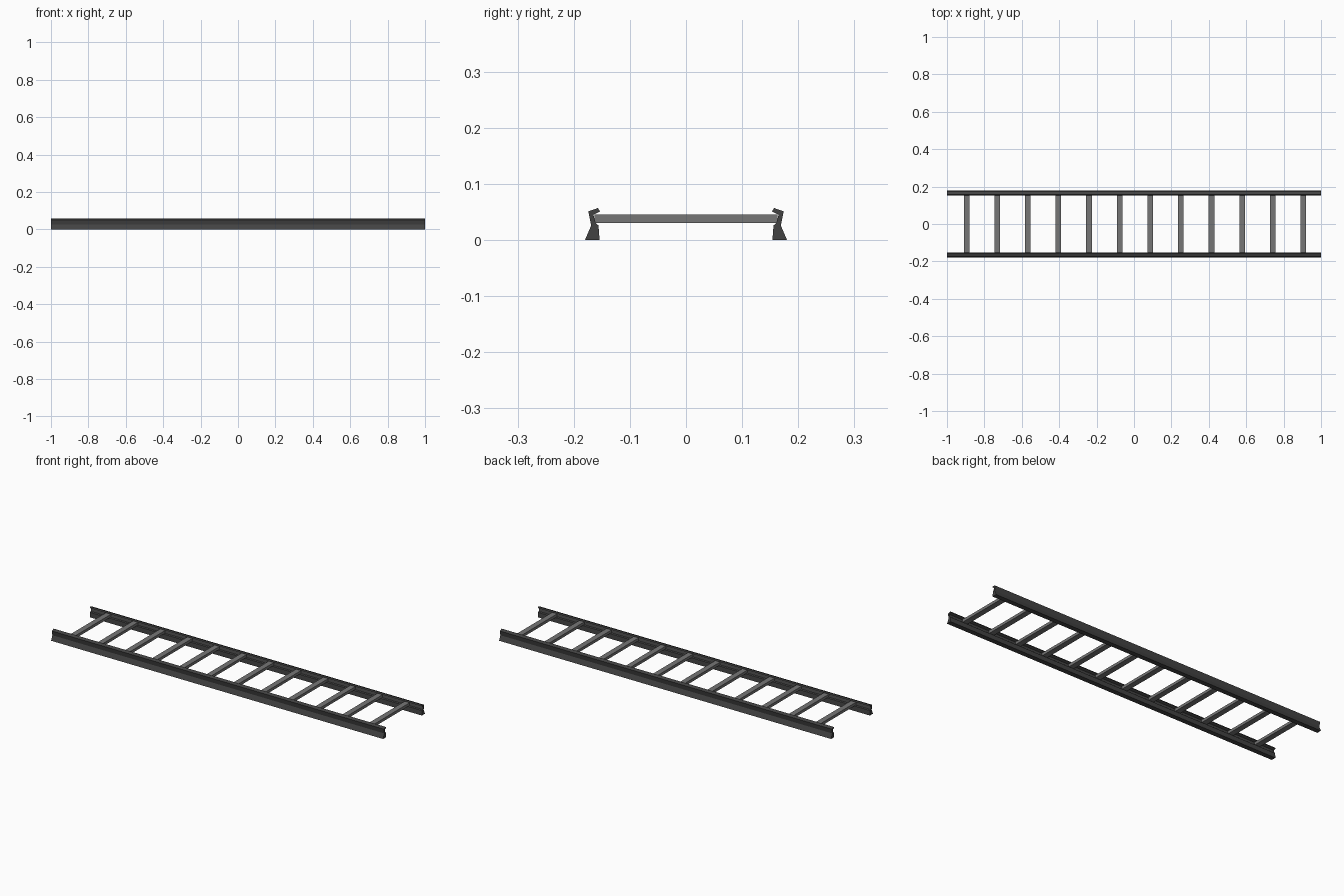
import bpy
import bmesh

cube = bpy.data.objects.get("Cube")
if cube:
    bpy.data.objects.remove(cube, do_unlink=True)


def make_material(name, value):
    mat = bpy.data.materials.new(name)
    mat.use_nodes = True
    color = (value, value, value, 1)
    mat.diffuse_color = color
    mat.node_tree.nodes["Principled BSDF"].inputs["Base Color"].default_value = color
    return mat


def extrude_profile(name, points, start, length, mat):
    """Extrude a closed outline; start and length are vectors."""
    bm = bmesh.new()
    face = bm.faces.new([bm.verts.new([a + b for a, b in zip(p, start)]) for p in points])
    ext = bmesh.ops.extrude_face_region(bm, geom=[face], use_keep_orig=True)
    moved = [v for v in ext["geom"] if isinstance(v, bmesh.types.BMVert)]
    bmesh.ops.translate(bm, verts=moved, vec=length)
    bmesh.ops.recalc_face_normals(bm, faces=bm.faces)
    mesh = bpy.data.meshes.new(name)
    bm.to_mesh(mesh)
    bm.free()
    mesh.materials.append(mat)
    obj = bpy.data.objects.new(name, mesh)
    bpy.context.scene.collection.objects.link(obj)
    return obj


rail_mat = make_material("dark grey metal", 0.055)
rung_mat = make_material("mid grey metal", 0.18)

# Side rails: wide foot, narrow waist and a lip hooked inward at the top
RAIL = [(0.154, 0), (0.18, 0), (0.169, 0.026), (0.174, 0.051), (0.157, 0.057),
        (0.153, 0.051), (0.165, 0.045), (0.161, 0.03), (0.156, 0.026)]
for name, side in (("back_rail", 1), ("front_rail", -1)):
    outline = [(0, side * y, z) for y, z in RAIL]
    extrude_profile(name, outline, (-1, 0, 0), (2, 0, 0), rail_mat)

# Evenly spaced flat rungs between the rails
COUNT, FIRST, LAST = 12, -0.895, 0.905
HALF_WIDTH, LOW, HIGH, REACH = 0.015, 0.03, 0.045, 0.163
SECTION = [(-HALF_WIDTH, 0, LOW), (HALF_WIDTH, 0, LOW),
           (HALF_WIDTH, 0, HIGH), (-HALF_WIDTH, 0, HIGH)]
for i in range(COUNT):
    x = FIRST + (LAST - FIRST) * i / (COUNT - 1)
    extrude_profile(f"rung_{i + 1}", SECTION, (x, -REACH, 0), (0, 2 * REACH, 0), rung_mat)
